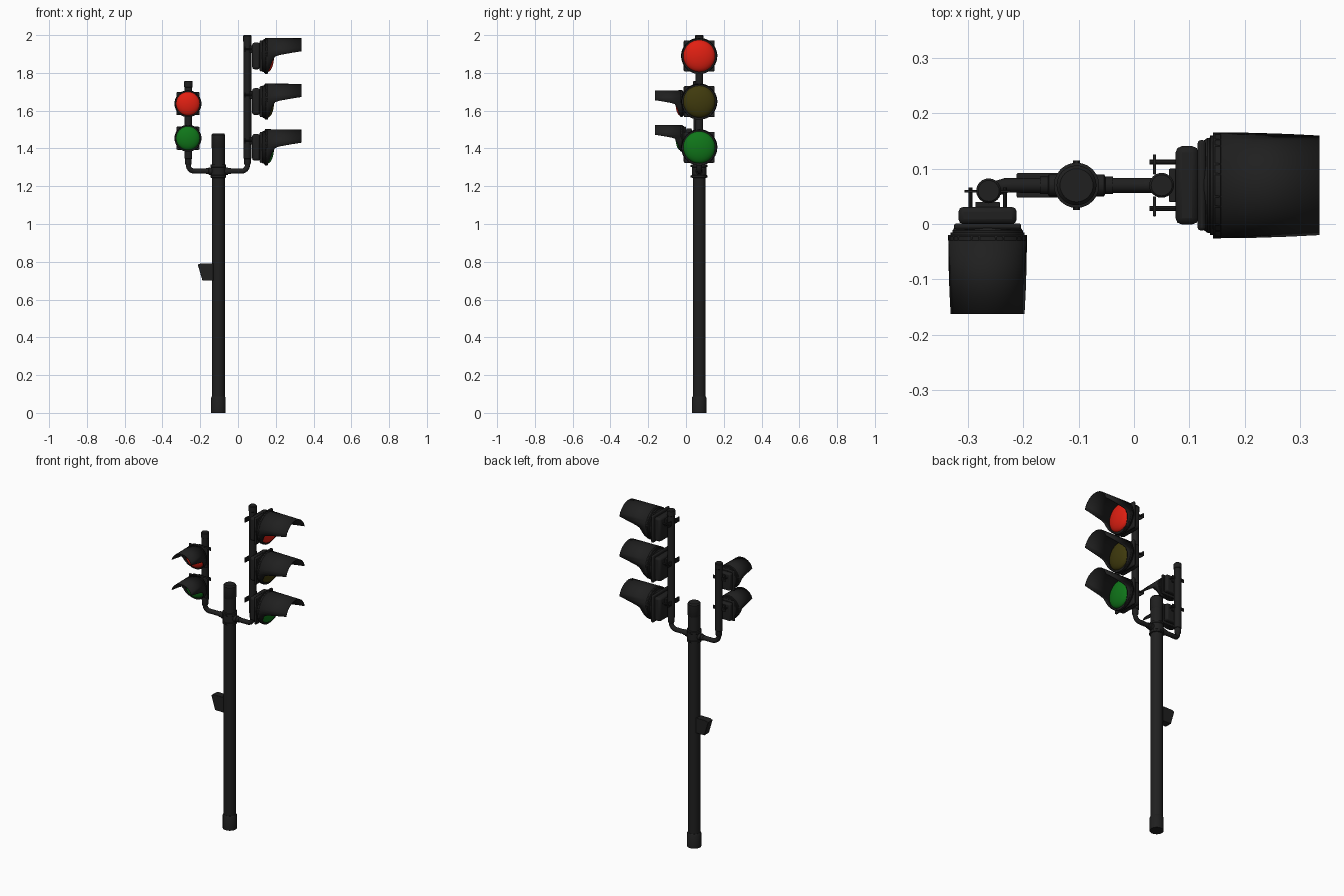
import bpy, bmesh
from math import sin, cos, pi, radians
from mathutils import Matrix, Vector

if "Cube" in bpy.data.objects:
    bpy.data.objects.remove(bpy.data.objects["Cube"])


def material(name, rgb):
    m = bpy.data.materials.new(name)
    m.diffuse_color = (*rgb, 1)
    m.use_nodes = True
    m.node_tree.nodes["Principled BSDF"].inputs["Base Color"].default_value = m.diffuse_color
    return m


DARK = material("dark_metal", (0.014, 0.014, 0.014))
RED = material("red_lens", (0.75, 0.014, 0.006))
AMBER = material("amber_lens", (0.05, 0.042, 0.004))
GREEN = material("green_lens", (0.005, 0.18, 0.01))


def finish(name, bm, mat=DARK, M=Matrix(), bevel=0, thick=0):
    bmesh.ops.recalc_face_normals(bm, faces=bm.faces)
    me = bpy.data.meshes.new(name)
    bm.to_mesh(me)
    bm.free()
    ob = bpy.data.objects.new(name, me)
    bpy.context.collection.objects.link(ob)
    ob.matrix_world = M
    me.materials.append(mat)
    if thick:
        md = ob.modifiers.new("thickness", 'SOLIDIFY')
        md.thickness = thick
        md.offset = -1
    if bevel:
        md = ob.modifiers.new("bevel", 'BEVEL')
        md.width = bevel
        md.segments = 2
    bpy.ops.object.select_all(action='DESELECT')
    ob.select_set(True)
    bpy.context.view_layer.objects.active = ob
    bpy.ops.object.shade_smooth_by_angle(angle=radians(35))
    return ob


def lathe(name, profile, mat=DARK, M=Matrix(), n=32):
    """Revolve (height, radius) points around local z, with closed ends."""
    bm = bmesh.new()
    rings = [[bm.verts.new((r * cos(2 * pi * i / n), r * sin(2 * pi * i / n), h))
              for i in range(n)] for h, r in profile]
    for a, b in zip(rings, rings[1:]):
        for i in range(n):
            j = (i + 1) % n
            bm.faces.new((a[i], a[j], b[j], b[i]))
    bm.faces.new(rings[0])
    bm.faces.new(rings[-1])
    return finish(name, bm, mat, M)


def box(name, lo, hi, M=Matrix(), bevel=0.0):
    bm = bmesh.new()
    lo, hi = Vector(lo), Vector(hi)
    bmesh.ops.create_cube(bm, size=1)
    for v in bm.verts:
        v.co = Vector([(lo[k] + hi[k]) / 2 + v.co[k] * (hi[k] - lo[k]) for k in range(3)])
    return finish(name, bm, DARK, M, bevel)


def tube(name, pts, radius):
    cu = bpy.data.curves.new(name, 'CURVE')
    cu.dimensions = '3D'
    cu.bevel_depth = radius
    cu.bevel_resolution = 4
    cu.use_fill_caps = True
    sp = cu.splines.new('POLY')
    sp.points.add(len(pts) - 1)
    for p, co in zip(sp.points, pts):
        p.co = (*co, 1)
    sp.use_smooth = True
    cu.materials.append(DARK)
    ob = bpy.data.objects.new(name, cu)
    bpy.context.collection.objects.link(ob)


X_AXIS = Matrix.Rotation(pi / 2, 4, 'Y')  # sends lathe axis z to x


def hood(name, M):
    """Visor: long over the top, cut away below the sides."""
    cut = [(0, .261), (12, .261), (24, .261), (36, .261), (48, .261), (60, .261), (74, .261),
           (80, .205), (87, .145), (92, .122), (105, .108), (120, .1), (140, .09), (160, .083), (180, .08)]
    ring = cut + [(360 - a, d) for a, d in reversed(cut[1:-1])]
    bm = bmesh.new()
    rows = []
    for end in (False, True):
        row = []
        for a, d in ring:
            x = d if end else 0.068
            r = 0.096 - 0.012 * (x - 0.068)
            row.append(bm.verts.new((x, r * sin(radians(a)), r * cos(radians(a)))))
        rows.append(row)
    for i in range(len(ring)):
        j = (i + 1) % len(ring)
        bm.faces.new((rows[0][i], rows[0][j], rows[1][j], rows[1][i]))
    finish(name, bm, DARK, M, thick=0.004)


def signal_head(tag, M, lens):
    """One lamp facing local +x; its back is at x = 0, mounting pole behind it."""
    box(tag + "_housing", (0, -.071, -.071), (.042, .071, .071), M, .012)
    box(tag + "_door_plate", (.04, -.082, -.082), (.055, .082, .082), M, .006)
    lathe(tag + "_bezel", [(.05, .08), (.058, .086), (.062, .086), (.063, .09), (.07, .09),
                           (.072, .096), (.082, .096), (.084, .086)], DARK, M @ X_AXIS, 40)
    dome = [(.082 + .034 * cos(a), .085 * sin(a)) for a in
            [pi / 2 * (1 - k / 7) for k in range(7)]] + [(.116, .002)]
    lathe(tag + "_lens", dome, lens, M @ X_AXIS, 40)
    hood(tag + "_hood", M)
    # clamp bracket around the mounting pole
    z = .035
    for s in (-1, 1):
        lat = sorted((s * .02, s * .056))
        box(tag + "_clamp_ear", (-.041, lat[0], z - .014), (-.035, lat[1], z + .014), M, .001)
        lathe(tag + "_clamp_bolt", [(-.047, .005), (.003, .005)], DARK,
              M @ Matrix.Translation((0, s * .042, z)) @ X_AXIS, 10)
    box(tag + "_clamp_pad", (-.012, -.03, z - .02), (.003, .03, z + .02), M, .002)


# main post with base sleeve and cap
PX, PY = -.104, .07
POST = Matrix.Translation((PX, PY, 0))
lathe("main_post", [(0, .034), (1.47, .034)], DARK, POST)
lathe("base_sleeve", [(0, .039), (.08, .039), (.086, .035)], DARK, POST)
lathe("post_cap", [(1.40, .034), (1.403, .036), (1.472, .036), (1.48, .03)], DARK, POST)

# collar that carries the arms
AZ = 1.28
lathe("arm_collar", [(AZ - .036, .037), (AZ - .034, .041), (AZ - .022, .041), (AZ - .02, .039),
                     (AZ + .02, .039), (AZ + .022, .041), (AZ + .034, .041), (AZ + .036, .037)],
      DARK, POST, 24)
for s in (-1, 1):
    lathe("arm_socket", [(.03, .02), (.05, .02), (.052, .016), (.066, .016)], DARK,
          Matrix.Translation((PX, PY, AZ)) @ Matrix.Rotation(s * pi / 2, 4, 'Y'), 20)
    for dz in (-.028, .028):
        lathe("collar_bolt", [(.036, .006), (.045, .006)], DARK,
              Matrix.Translation((PX, PY, AZ + dz)) @ Matrix.Rotation(s * pi / 2, 4, 'X'), 6)


def arm(tag, x, y, top):
    """Bent arm from the collar up into a vertical mounting pole."""
    s = 1 if x > PX else -1
    R = .032
    pts = [(PX + s * .03, PY, AZ), (PX + s * .09, PY, AZ)]
    pts += [(x - s * R * (1 - sin(a)), y + (PY - y) * (1 - sin(a)), AZ + R * (1 - cos(a)))
            for a in [pi / 2 * k / 8 for k in range(9)]]
    pts.append((x, y, AZ + .06))
    tube(tag + "_arm", pts, .0135)
    P = Matrix.Translation((x, y, 0))
    lathe(tag + "_pole", [(1.312, .014), (1.32, .018), (1.345, .018), (1.347, .0205),
                          (top - .035, .0205), (top - .033, .0225), (top - .004, .0225), (top, .019)],
          DARK, P, 24)


arm("vehicle", .05, .07, 2.0)
arm("pedestrian", -.263, .06, 1.758)

# three large lamps facing right
for name, z, lens in (("red", 1.89, RED), ("amber", 1.648, AMBER), ("green", 1.406, GREEN)):
    signal_head("vehicle_" + name, Matrix.Translation((.075, .07, z)), lens)

# two smaller lamps facing front
for name, z, lens in (("red", 1.637, RED), ("green", 1.454, GREEN)):
    signal_head("pedestrian_" + name, Matrix.Translation((-.265, .031, z)) @
                Matrix.Rotation(-pi / 2, 4, 'Z') @ Matrix.Scale(.743, 4), lens)

# wedge shaped push-button box on the post
bm = bmesh.new()
outline = [(-.13, .70), (-.188, .70), (-.213, .785), (-.195, .792), (-.13, .792)]
face = bm.faces.new([bm.verts.new((x, .048, z)) for x, z in outline])
ext = bmesh.ops.extrude_face_region(bm, geom=[face])
bmesh.ops.translate(bm, vec=(0, .044, 0),
                    verts=[v for v in ext["geom"] if isinstance(v, bmesh.types.BMVert)])
finish("button_box", bm, DARK, Matrix(), .002)
